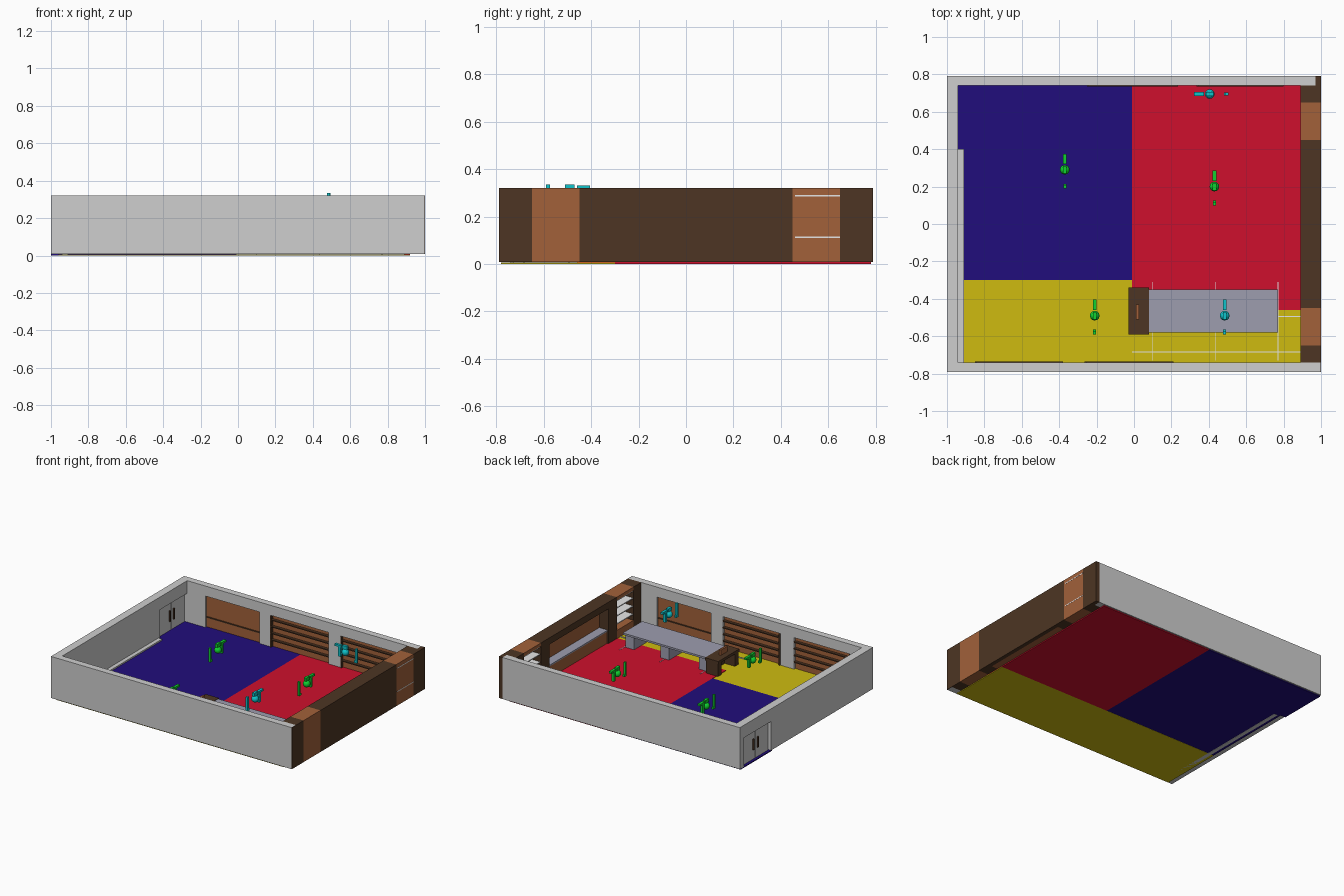
import bpy
import bmesh
from mathutils import Vector

cube = bpy.data.objects.get("Cube")
if cube:
    bpy.data.objects.remove(cube, do_unlink=True)


def material(name, r, g, b):
    m = bpy.data.materials.new(name)
    m.use_nodes = True
    m.diffuse_color = (r, g, b, 1)
    m.node_tree.nodes["Principled BSDF"].inputs["Base Color"].default_value = (r, g, b, 1)
    return m


GREY = material("wall grey", 0.62, 0.62, 0.62)
DARK = material("dark wood", 0.075, 0.036, 0.017)
WOOD = material("light wood", 0.36, 0.12, 0.042)
BLUE = material("blue floor", 0.015, 0.004, 0.2)
RED = material("red floor", 0.62, 0.005, 0.026)
YELLOW = material("yellow floor", 0.62, 0.5, 0.005)
GREEN = material("green", 0.005, 0.65, 0.03)
TEAL = material("teal", 0.005, 0.55, 0.6)
TABLE = material("table grey", 0.34, 0.34, 0.43)
WHITE = material("white", 0.8, 0.8, 0.8)


def finish(name, bm, mat):
    mesh = bpy.data.meshes.new(name)
    bm.to_mesh(mesh)
    bm.free()
    mesh.materials.append(mat)
    ob = bpy.data.objects.new(name, mesh)
    bpy.context.collection.objects.link(ob)
    return ob


def box(name, mat, xs, ys, zs):
    """Axis-aligned block from three ranges, given in any order."""
    ranges = [sorted(r) for r in (xs, ys, zs)]
    bm = bmesh.new()
    bmesh.ops.create_cube(bm, size=1)
    for v in bm.verts:
        v.co = Vector([lo + (c + 0.5) * (hi - lo) for c, (lo, hi) in zip(v.co, ranges)])
    return finish(name, bm, mat)


TOP = 0.32
BASE = 0.008

# Coloured floor areas
box("yellow_floor", YELLOW, (-0.96, 0.92), (-0.78, -0.3), (0, 0.005))
box("blue_floor", BLUE, (-0.96, -0.01), (-0.3, 0.78), (0.001, 0.009))
box("blue_threshold", BLUE, (-1, -0.96), (0.41, 0.78), (0.001, 0.008))
box("red_floor", RED, (-0.01, 0.92), (-0.46, 0.78), (0, 0.009))


# Long walls: outer skin, header and piers around three recessed wood panels
def long_wall(name, s, skin, panels):
    def part(label, mat, xs, ys, zs):
        box(f"{name}_{label}", mat, xs, [s * y for y in ys], zs)

    x0, x1 = skin
    part("skin", GREY, skin, (0.77, 0.79), (BASE, TOP))
    part("header", GREY, skin, (0.74, 0.77), (0.245, TOP))
    edges = [x0] + [x for p in panels for x in p] + [x1]
    for a, b in zip(edges[::2], edges[1::2]):
        part("pier", GREY, (a, b), (0.74, 0.77), (BASE, 0.245))
    for i, (a, b) in enumerate(panels):
        part("panel", WOOD, (a, b), (0.755, 0.77), (BASE, 0.245))
        slatted = i != (0 if s > 0 else 2)
        heights = (0.06, 0.11, 0.16, 0.21) if slatted else (0.08,)
        for z in heights:
            part("slat", DARK, (a, b), (0.734 if slatted else 0.748, 0.755), (z, z + 0.008))
        if slatted:
            part("panel_post", DARK, (a, a + 0.01), (0.734, 0.755), (BASE, 0.245))


long_wall("back_wall", 1, (-1, 0.97), [(-0.79, -0.34), (-0.25, 0.235), (0.335, 0.8)])
long_wall("front_wall", -1, (-1, 0.997), [(-0.85, -0.38), (-0.265, 0.21), (0.31, 0.76)])

# Short wall with door
box("side_wall", GREY, (-1, -0.94), (-0.74, 0.42), (BASE, TOP))
box("door_header", GREY, (-1, -0.94), (0.42, 0.74), (0.225, TOP))
box("baseboard", GREY, (-0.94, -0.91), (-0.74, 0.4), (0, 0.02))
for a, b in ((0.425, 0.578), (0.582, 0.735)):
    box("door_leaf", GREY, (-0.98, -0.96), (a, b), (BASE, 0.225))
for y in (0.555, 0.605):
    box("door_handle", DARK, (-0.99, -0.95), (y - 0.005, y + 0.005), (0.08, 0.16))

# Wooden feature wall: columns, end plates and a recessed middle
box("front_end_plate", DARK, (0.997, 1), (-0.79, -0.74), (BASE, TOP))
box("back_end_plate", DARK, (0.97, 1), (0.74, 0.79), (BASE, TOP))
box("middle_back", DARK, (0.97, 1), (-0.45, 0.45), (BASE, TOP))
box("middle_header", DARK, (0.89, 0.97), (-0.45, 0.45), (0.27, TOP))
box("middle_cabinet", WOOD, (0.9, 0.97), (-0.35, 0.35), (BASE, 0.1))
box("cabinet_top", TABLE, (0.895, 0.97), (-0.35, 0.35), (0.1, 0.11))
box("recess_panel", WOOD, (0.965, 0.97), (-0.35, 0.35), (0.11, 0.25))
for s in (-1, 1):
    box("outer_column", DARK, (0.89, 1), (s * 0.65, s * 0.74), (BASE, TOP))
    box("inner_column", DARK, (0.89, 0.97), (s * 0.35, s * 0.45), (BASE, TOP))
    # Shelf alcove
    alcove = (s * 0.45, s * 0.65)
    box("alcove_back", WOOD, (0.985, 1), alcove, (BASE, TOP))
    box("alcove_top", WOOD, (0.89, 0.985), alcove, (0.295, TOP))
    box("alcove_base", WOOD, (0.89, 0.985), alcove, (BASE, 0.07))
    for z in (0.11, 0.17, 0.23, 0.285):
        box("shelf", WHITE, (0.895, 0.985), alcove, (z, z + 0.007))
for z in (0.11, 0.285):
    box("shelf_edge", WHITE, (1, 1.001), (0.46, 0.65), (z, z + 0.006))

# Long table and end desk
box("table_top", TABLE, (0.08, 0.77), (-0.58, -0.35), (0.108, 0.122))
for x in (0.11, 0.43, 0.72):
    box("table_pedestal", TABLE, (x - 0.03, x + 0.04), (-0.56, -0.37), (0.009, 0.108))
box("desk_top", DARK, (-0.03, 0.08), (-0.59, -0.34), (0.105, 0.125))
for y in (-0.585, -0.385):
    box("desk_side", DARK, (-0.025, 0.075), (y, y + 0.04), (0.009, 0.105))
box("desk_back", DARK, (0.06, 0.075), (-0.55, -0.38), (0.009, 0.105))
box("desk_frame", WOOD, (0.012, 0.026), (-0.51, -0.43), (0.125, 0.165))

# Thin floor strips
for x in (0.1, 0.435, 0.77):
    box("floor_strip", WHITE, (x - 0.002, x + 0.002), (-0.73, -0.31), (0.005, 0.011))
for y, x0 in ((-0.685, -0.01), (-0.495, 0.77)):
    box("floor_strip", WHITE, (x0, 0.89), (y - 0.003, y + 0.003), (0.005, 0.011))


# Floating markers: round core, raised bar and a tail piece
def marker(name, mat, x, y, z, along_x=False):
    def piece(u, w, h):
        us, ws = u, (-w, w)
        zs = (z + h[0], z + h[1])
        if along_x:
            box(name, mat, [x - a for a in us], [y + a for a in ws], zs)
        else:
            box(name, mat, [x + a for a in ws], [y + a for a in us], zs)

    bm = bmesh.new()
    bmesh.ops.create_uvsphere(bm, u_segments=12, v_segments=8, radius=0.026)
    bmesh.ops.translate(bm, verts=bm.verts, vec=(x, y, z))
    core = finish(name + "_core", bm, mat)
    for p in core.data.polygons:
        p.use_smooth = True
    piece((0.03, 0.085), 0.01, (0.03, 0.045))
    piece((0.035, 0.055), 0.01, (-0.04, 0.03))
    piece((-0.02, 0.02), 0.01, (0.025, 0.05))
    piece((-0.1, -0.085), 0.008, (-0.05, 0.05))
    piece((-0.1, -0.075), 0.008, (-0.055, -0.04))


marker("green_marker_a", GREEN, -0.37, 0.29, 0.125)
marker("green_marker_b", GREEN, 0.43, 0.2, 0.12)
marker("green_marker_c", GREEN, -0.21, -0.49, 0.13)
marker("teal_marker_a", TEAL, 0.485, -0.49, 0.285)
marker("teal_marker_b", TEAL, 0.405, 0.695, 0.16, True)
